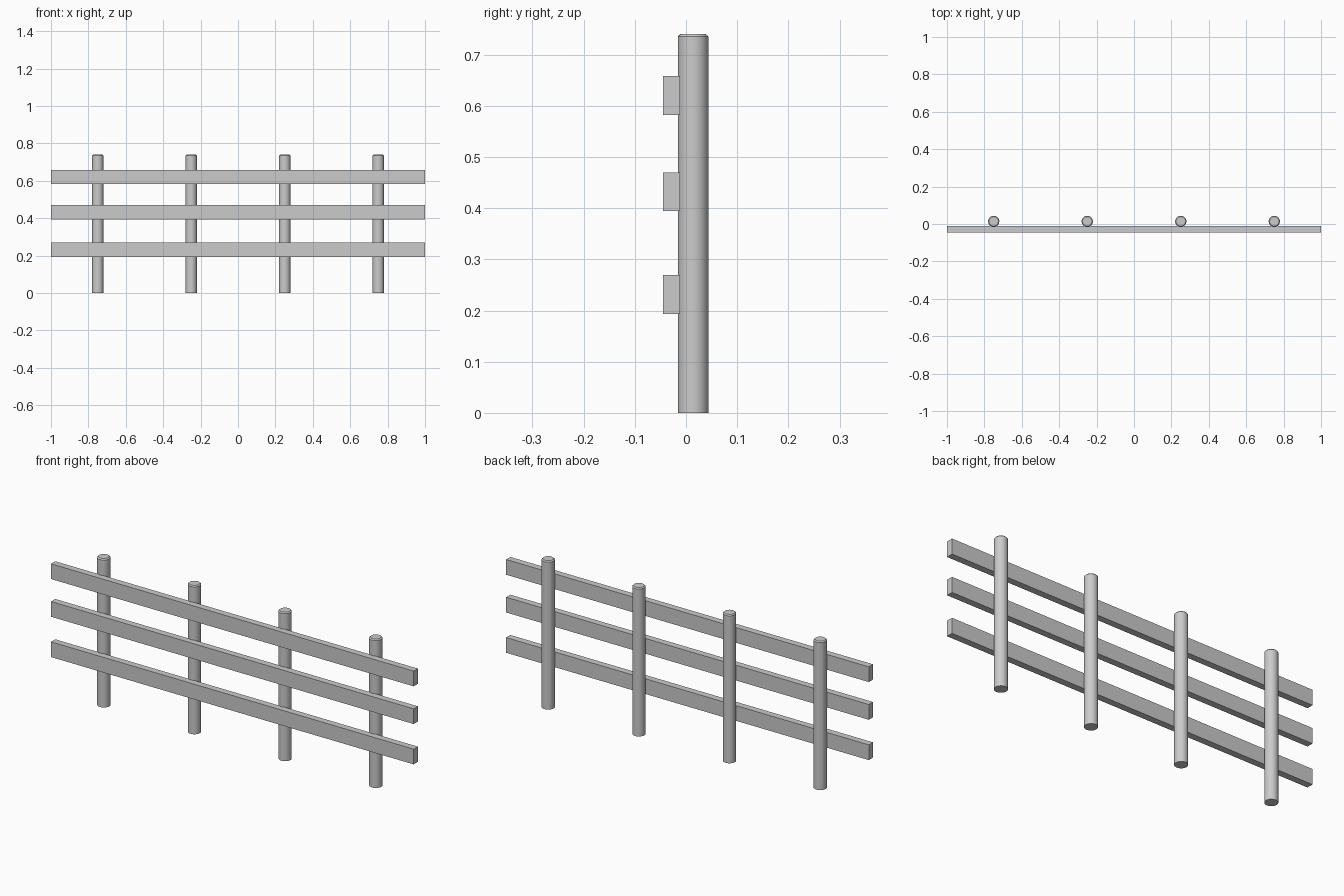
import bpy, bmesh
from mathutils import Matrix

if "Cube" in bpy.data.objects:
    bpy.data.objects.remove(bpy.data.objects["Cube"])

grey = bpy.data.materials.new("plain grey")
grey.diffuse_color = (0.6, 0.6, 0.6, 1)
grey.use_nodes = True
grey.node_tree.nodes["Principled BSDF"].inputs["Base Color"].default_value = grey.diffuse_color


def add_object(name, bm):
    mesh = bpy.data.meshes.new(name)
    bm.to_mesh(mesh)
    bm.free()
    mesh.materials.append(grey)
    obj = bpy.data.objects.new(name, mesh)
    bpy.context.collection.objects.link(obj)
    return obj


# Round post with a chamfered top edge
def post(name, x, y=0.014, radius=0.03, height=0.74):
    bm = bmesh.new()
    bmesh.ops.create_cone(bm, cap_ends=True, segments=32, radius1=radius, radius2=radius,
                          depth=height, matrix=Matrix.Translation((x, y, height / 2)))
    rim = [e for e in bm.edges if all(v.co.z > height - 0.001 for v in e.verts)]
    bmesh.ops.bevel(bm, geom=rim, offset=0.005, segments=1, affect='EDGES')
    obj = add_object(name, bm)
    bpy.ops.object.select_all(action='DESELECT')
    obj.select_set(True)
    bpy.context.view_layer.objects.active = obj
    bpy.ops.object.shade_smooth_by_angle(angle=0.52)


# Long flat rail fixed to the front of the posts
def rail(name, z):
    bm = bmesh.new()
    bmesh.ops.create_cube(bm, size=1, matrix=Matrix.Translation((0, -0.028, z))
                          @ Matrix.Diagonal((2, 0.033, 0.076, 1)))
    add_object(name, bm)


for i, x in enumerate((-0.75, -0.25, 0.25, 0.75), 1):
    post(f"post_{i}", x)

for part, z in (("lower", 0.231), ("middle", 0.432), ("upper", 0.62)):
    rail(f"{part}_rail", z)
